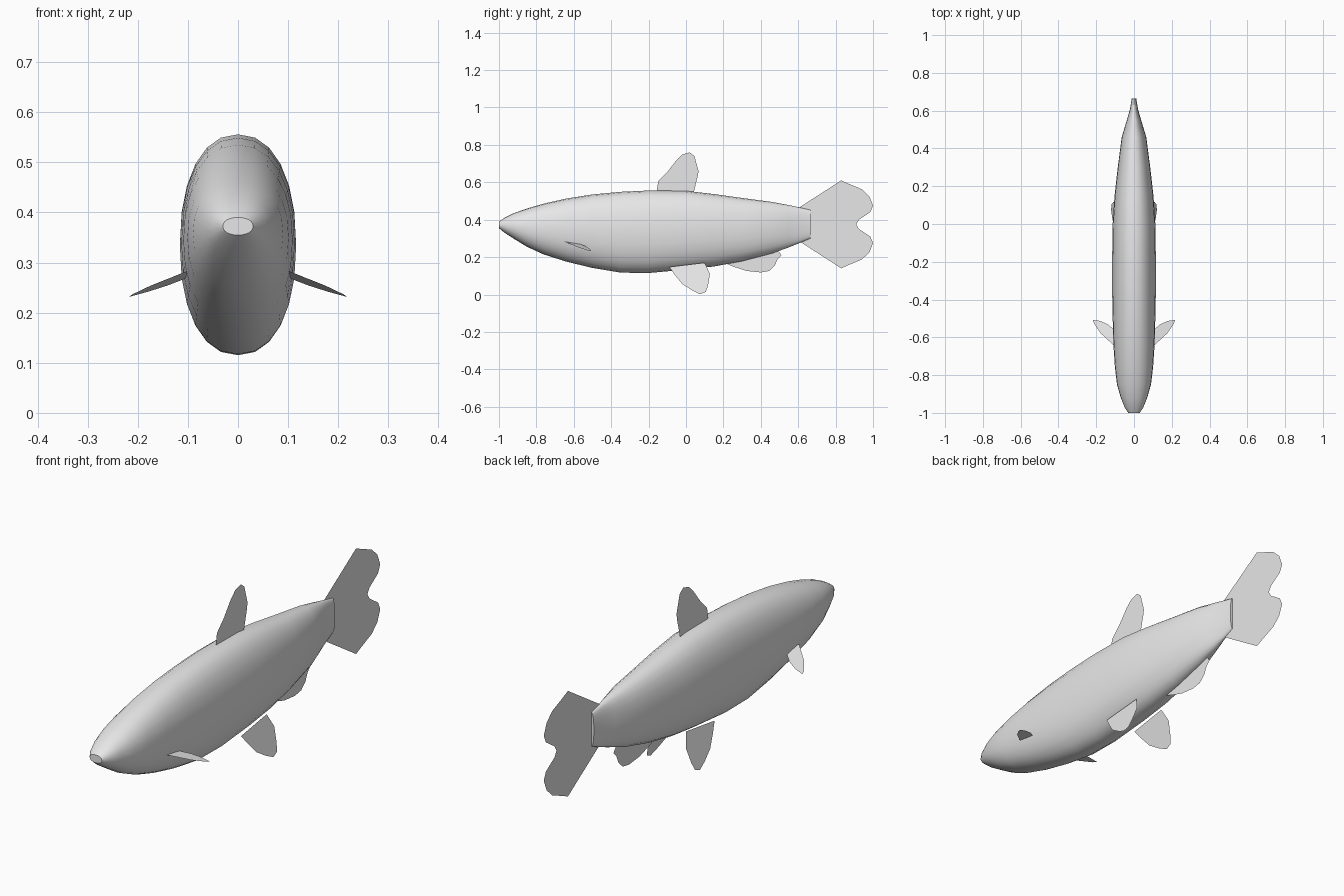
import bpy
import bmesh
from math import sin, cos, pi, radians, copysign

cube = bpy.data.objects.get("Cube")
if cube:
    bpy.data.objects.remove(cube, do_unlink=True)

# One plain grey for the whole fish
grey = bpy.data.materials.new("plain grey")
grey.use_nodes = True
colour = (0.8, 0.8, 0.8, 1)
grey.diffuse_color = colour
grey.node_tree.nodes["Principled BSDF"].inputs["Base Color"].default_value = colour


def add_object(name, bm):
    mesh = bpy.data.meshes.new(name)
    bm.to_mesh(mesh)
    bm.free()
    mesh.materials.append(grey)
    obj = bpy.data.objects.new(name, mesh)
    bpy.context.collection.objects.link(obj)
    return obj


def soft_power(value):
    # Slightly squared ellipse
    return copysign(abs(value) ** 0.9, value)


def build_body(stations, sides=24):
    bm = bmesh.new()
    rings = []
    for y, half_width, bottom, top in stations:
        mid, half_height = (top + bottom) / 2, (top - bottom) / 2
        angles = [2 * pi * i / sides for i in range(sides)]
        rings.append([bm.verts.new((half_width * soft_power(sin(a)), y,
                                    mid + half_height * soft_power(cos(a))))
                      for a in angles])
    for a, b in zip(rings, rings[1:]):
        for i in range(sides):
            j = (i + 1) % sides
            bm.faces.new((a[i], a[j], b[j], b[i]))
    bm.faces.new(rings[0])
    bm.faces.new(rings[-1])
    bmesh.ops.recalc_face_normals(bm, faces=bm.faces)
    return add_object("body", bm)


def build_fin(name, points):
    # A fin is a single flat sheet
    bm = bmesh.new()
    bm.faces.new([bm.verts.new(p) for p in points])
    return add_object(name, bm)


# Body: y, half width, bottom, top
body = build_body([
    (-1.0, 0.03, 0.355, 0.39), (-0.97, 0.05, 0.33, 0.41),
    (-0.92, 0.07, 0.298, 0.435), (-0.85, 0.09, 0.255, 0.46),
    (-0.76, 0.101, 0.214, 0.486), (-0.64, 0.109, 0.176, 0.513),
    (-0.5, 0.113, 0.142, 0.535), (-0.35, 0.116, 0.117, 0.549),
    (-0.2, 0.116, 0.115, 0.556), (0.0, 0.113, 0.133, 0.554),
    (0.15, 0.103, 0.15, 0.537), (0.3, 0.086, 0.178, 0.516),
    (0.46, 0.065, 0.22, 0.495), (0.55, 0.038, 0.252, 0.478),
    (0.61, 0.021, 0.276, 0.465), (0.665, 0.012, 0.3, 0.452)])
bpy.context.view_layer.objects.active = body
body.select_set(True)
bpy.ops.object.shade_smooth_by_angle(angle=radians(50))

# Fins on the centre line, as (y, z) outlines
dorsal = [(-0.158, 0.545), (-0.148, 0.607), (-0.1, 0.655), (-0.05, 0.72),
          (-0.02, 0.748), (0.02, 0.76), (0.045, 0.74), (0.067, 0.66),
          (0.062, 0.63), (0.04, 0.54)]
anal = [(0.22, 0.163), (0.25, 0.15), (0.325, 0.126), (0.4, 0.118),
        (0.445, 0.126), (0.475, 0.155), (0.49, 0.19), (0.51, 0.21),
        (0.485, 0.245), (0.3, 0.19)]
tail_half = [(0.605, 0.465), (0.83, 0.61), (0.87, 0.592), (0.94, 0.563),
             (0.98, 0.525), (1.0, 0.475), (0.985, 0.44), (0.925, 0.4)]
tail_mid = 0.375
tail = (tail_half + [(0.91, tail_mid)]
        + [(y, 2 * tail_mid - z) for y, z in reversed(tail_half)])
for name, outline in (("dorsal_fin", dorsal), ("anal_fin", anal), ("tail_fin", tail)):
    build_fin(name, [(0, y, z) for y, z in outline])

# Paired fins: pelvic as (y, z), pectoral as (x, y), each on a tilted plane
pelvic = [(-0.09, 0.147), (-0.06, 0.105), (-0.02, 0.056), (0.03, 0.024),
          (0.075, 0.002), (0.105, 0.013), (0.117, 0.045), (0.128, 0.11),
          (0.1, 0.17), (0.0, 0.158)]
pectoral = [(0.1, -0.65), (0.137, -0.615), (0.175, -0.58), (0.21, -0.53),
            (0.218, -0.508), (0.18, -0.513), (0.14, -0.53), (0.105, -0.56)]
for side, s in (("left", 1), ("right", -1)):
    build_fin(side + "_pelvic_fin",
              [(s * (0.122 - 0.3 * z), y, z) for y, z in pelvic])
    build_fin(side + "_pectoral_fin",
              [(s * x, y, 0.268 - 0.25 * (x - 0.105) - 0.16 * (y + 0.56))
               for x, y in pectoral])
